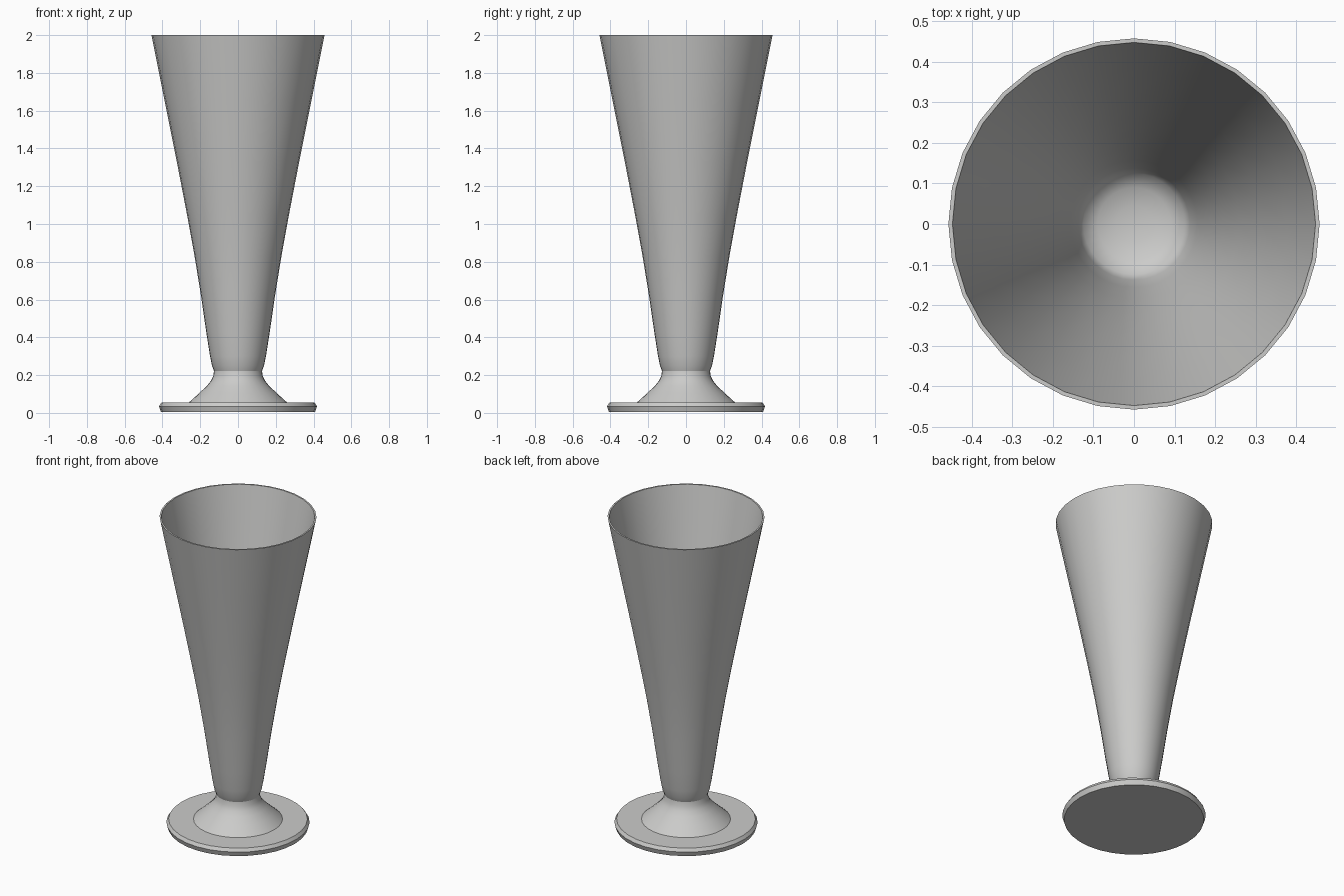
import bpy, math

if "Cube" in bpy.data.objects:
    bpy.data.objects.remove(bpy.data.objects["Cube"])

SIDES = 32

# One flat colour for the glass
grey = bpy.data.materials.new("pale_grey")
grey.diffuse_color = (0.6, 0.6, 0.59, 1)
grey.use_nodes = True
grey.node_tree.nodes["Principled BSDF"].inputs["Base Color"].default_value = grey.diffuse_color


def lathe(name, profile, angle=30):
    """Spin an (r, z) profile around z; radius 0 becomes a single pole."""
    verts, rings = [], []
    for r, z in profile:
        if r == 0:
            rings.append([len(verts)] * SIDES)
            verts.append((0, 0, z))
        else:
            rings.append(list(range(len(verts), len(verts) + SIDES)))
            for i in range(SIDES):
                a = 2 * math.pi * i / SIDES
                verts.append((r * math.cos(a), r * math.sin(a), z))
    faces = []
    for lo, hi in zip(rings, rings[1:]):
        for i in range(SIDES):
            j = (i + 1) % SIDES
            quad = [lo[i], lo[j], hi[j], hi[i]]
            faces.append(list(dict.fromkeys(quad)))
    mesh = bpy.data.meshes.new(name)
    mesh.from_pydata(verts, [], faces)
    mesh.materials.append(grey)
    obj = bpy.data.objects.new(name, mesh)
    bpy.context.collection.objects.link(obj)
    bpy.ops.object.select_all(action='DESELECT')
    bpy.context.view_layer.objects.active = obj
    obj.select_set(True)
    bpy.ops.object.shade_smooth_by_angle(angle=math.radians(angle))
    return obj


# Foot: flat disc with a bevelled edge, flaring up into a narrow neck
lathe("foot", [(0, 0.005), (0.408, 0.005), (0.418, 0.035), (0.405, 0.055),
               (0.26, 0.055), (0.205, 0.105), (0.165, 0.143), (0.143, 0.17),
               (0.131, 0.195), (0.127, 0.222)])

# Bowl: outer wall up to the thin rim, then the inner wall down to a rounded floor
outer = [(0.127, 0.222), (0.138, 0.25), (0.148, 0.30), (0.167, 0.42),
         (0.196, 0.62), (0.23, 0.83), (0.27, 1.05), (0.324, 1.33),
         (0.39, 1.66), (0.458, 2.0)]
inner = [(r - 0.01, z) for r, z in reversed(outer[2:])]
floor = [(0.125, 0.265), (0.09, 0.245), (0.045, 0.235), (0, 0.232)]
lathe("bowl", [(0, 0.222)] + outer + inner + floor, 50)
